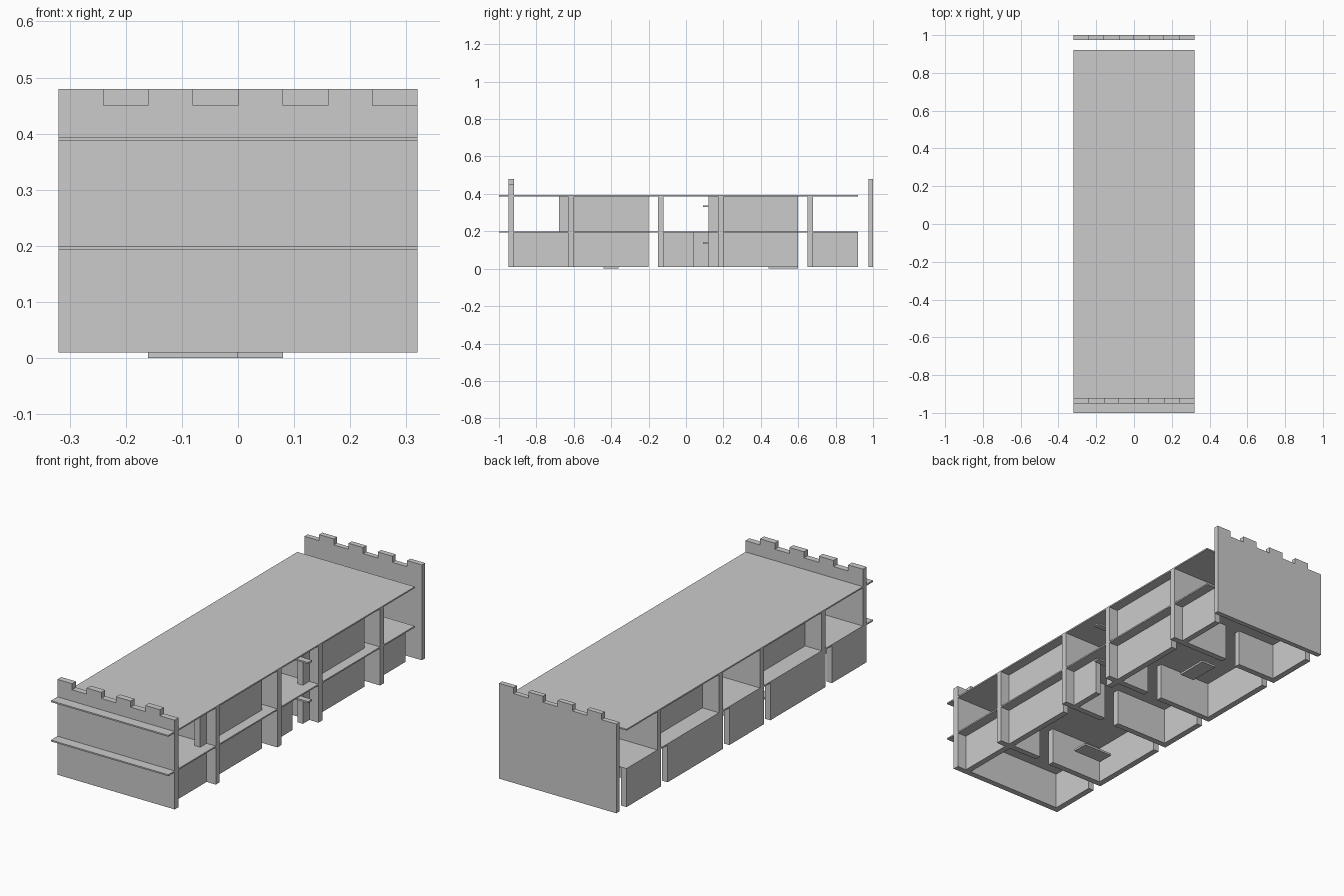
import bpy

if "Cube" in bpy.data.objects:
    bpy.data.objects.remove(bpy.data.objects["Cube"])

W = 0.32      # half width
T = 0.03      # wall thickness
Z0, Z1, Z2, Z3 = 0.01, 0.193, 0.2, 0.387


def box(name, x0, x1, y0, y1, z0, z1):
    bpy.ops.mesh.primitive_cube_add(size=1, location=((x0 + x1) / 2, (y0 + y1) / 2, (z0 + z1) / 2))
    ob = bpy.context.object
    ob.name = name
    ob.scale = (x1 - x0, y1 - y0, z1 - z0)
    bpy.ops.object.transform_apply(location=False, rotation=False, scale=True)
    return ob


def battlement(name, y0, y1, first):
    # crenellated outline, extruded through the panel thickness
    pts = [(W, Z0), (-W, Z0)]
    for i in range(8):
        z = 0.48 if i % 2 == first else 0.45
        pts += [(-W + 0.08 * i, z), (-W + 0.08 * (i + 1), z)]
    n = len(pts)
    verts = [(x, y, z) for y in (y0, y1) for x, z in pts]
    faces = [list(range(n))[::-1], list(range(n, 2 * n))]
    faces += [[i, (i + 1) % n, n + (i + 1) % n, n + i] for i in range(n)]
    me = bpy.data.meshes.new(name)
    me.from_pydata(verts, [], faces)
    ob = bpy.data.objects.new(name, me)
    bpy.context.collection.objects.link(ob)


# floor slabs
box("middle_slab", -W, W, -1, 0.92, Z1, Z2)
box("top_slab", -W, W, -1, 0.92, Z3, 0.394)

# end walls with interlocking merlons
battlement("front_battlement", -0.95, -0.92, 0)
battlement("back_battlement", 0.975, 1.0, 1)

# cross walls, each split by a narrow passage
for y, g in ((-0.63, 0.0), (-0.15, 0.0), (0.17, 0.0), (0.65, -0.08)):
    for z0, z1 in ((Z0, Z1), (Z2, Z3)):
        box("cross_wall_left", -W, g, y, y + T, z0, z1)
        box("cross_wall_right", g + 0.08, W, y, y + T, z0, z1)

# lower outer walls on the left side
for y0, y1 in ((-0.92, -0.68), (-0.60, -0.20), (-0.12, 0.12), (0.20, 0.60), (0.68, 0.92)):
    box("lower_left_wall", -W, -W + T, y0, y1, Z0, Z1)

# lower recessed walls on the right side
for y0, y1 in ((-0.92, -0.63), (-0.60, -0.20), (-0.12, 0.04), (0.12, 0.17), (0.20, 0.60), (0.68, 0.92)):
    box("lower_right_wall", 0.24, 0.27, y0, y1, Z0, Z1)

# upper walls
for y0, y1 in ((-0.60, -0.20), (0.20, 0.60)):
    box("upper_left_wall", -0.23, -0.20, y0, y1, Z2, Z3)
for y0, y1 in ((-0.68, -0.63), (-0.60, -0.20), (0.12, 0.17), (0.20, 0.60)):
    box("upper_right_wall", 0.24, 0.27, y0, y1, Z2, Z3)

# small ledges beside the right passage
for z in (0.14, 0.333):
    box("ledge", 0.24, W, 0.09, 0.12, z - 0.004, z + 0.004)

# ground tiles
box("front_tile", -0.16, 0, -0.44, -0.36, 0, Z0)
box("back_tile", 0, 0.08, 0.44, 0.60, 0, Z0)
